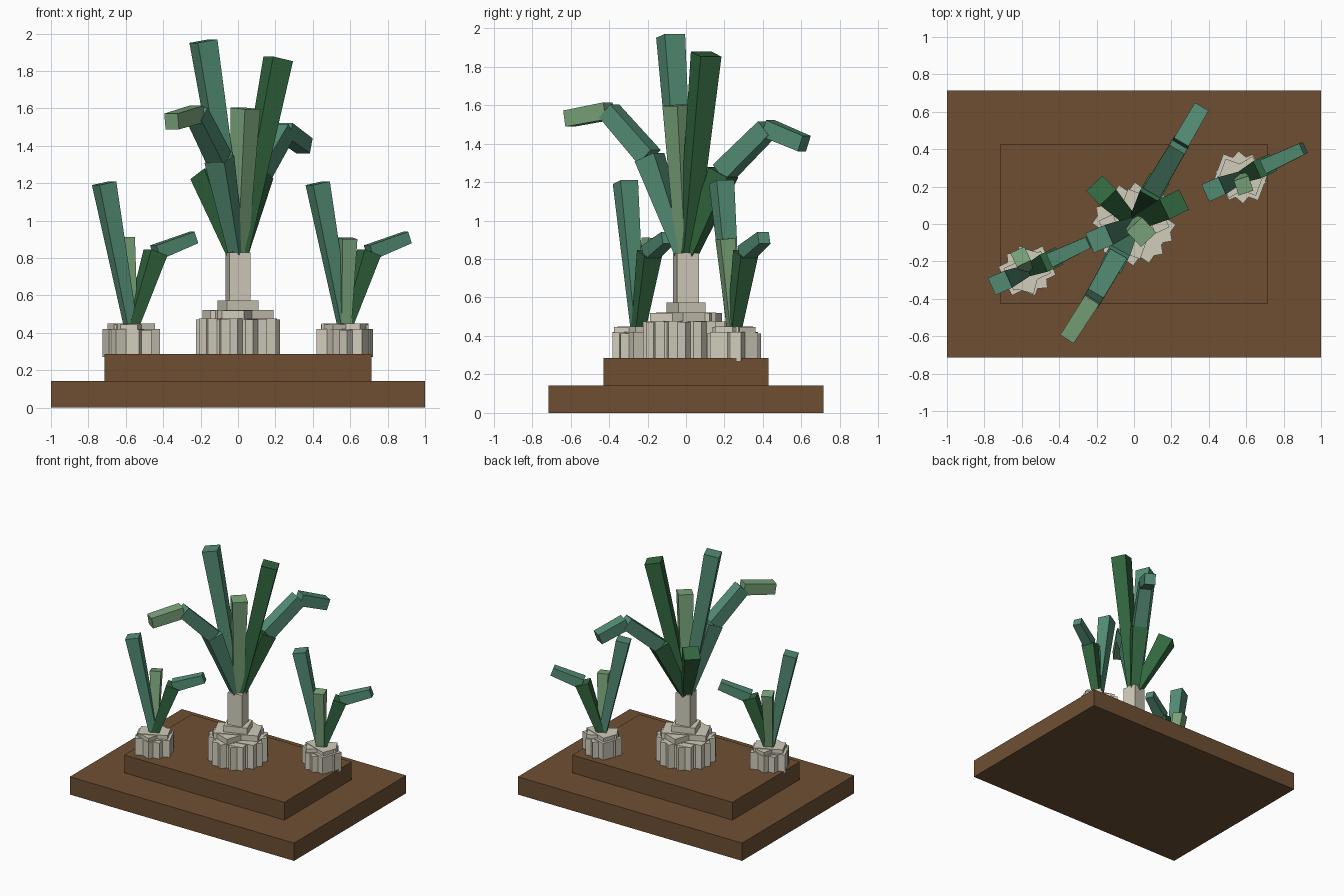
import bpy, bmesh
from math import radians
from mathutils import Vector, Matrix

cube = bpy.data.objects.get("Cube")
if cube:
    bpy.data.objects.remove(cube, do_unlink=True)


def material(name, rgb):
    m = bpy.data.materials.new(name)
    m.use_nodes = True
    col = [(c / 255) ** 2.2 for c in rgb] + [1]
    m.diffuse_color = col
    m.node_tree.nodes["Principled BSDF"].inputs["Base Color"].default_value = col
    return m


BROWN = material("earth brown", (110, 80, 54))
CREAM = material("pale stone", (208, 203, 186))
TEAL = material("blue green", (84, 140, 116))
DARK = material("deep green", (53, 102, 65))
LIGHT = material("light green", (122, 164, 122))


def finish(name, bm, mat):
    bmesh.ops.recalc_face_normals(bm, faces=bm.faces)
    mesh = bpy.data.meshes.new(name)
    bm.to_mesh(mesh)
    bm.free()
    mesh.materials.append(mat)
    ob = bpy.data.objects.new(name, mesh)
    bpy.context.collection.objects.link(ob)


def block(name, centre, size, z0, z1, mat, turn=0):
    """Upright box between two heights, turned about its own axis."""
    bm = bmesh.new()
    m = (Matrix.Translation((*centre, (z0 + z1) / 2))
         @ Matrix.Rotation(radians(turn), 4, "Z")
         @ Matrix.Diagonal((*size, z1 - z0, 1)))
    bmesh.ops.create_cube(bm, size=1, matrix=m)
    finish(name, bm, mat)


def leaf(name, start, end, w0, w1, mat):
    """Square bar that widens or narrows from start to end."""
    a, b = Vector(start), Vector(end)
    axis = (b - a).normalized()
    side = axis.cross(Vector((0, 0, 1))).normalized()
    up = side.cross(axis)
    bm = bmesh.new()
    rings = []
    for p, w in ((a, w0), (b, w1)):
        rings.append([bm.verts.new(p + (side * i + up * j) * w / 2)
                      for i, j in ((-1, -1), (1, -1), (1, 1), (-1, 1))])
    for ring in rings:
        bm.faces.new(ring)
    for k in range(4):
        n = (k + 1) % 4
        bm.faces.new((rings[0][k], rings[0][n], rings[1][n], rings[1][k]))
    finish(name, bm, mat)


# Stepped base
block("lower_step", (0, 0), (2, 1.428), 0, 0.143, BROWN)
block("upper_step", (0, 0), (1.428, 0.857), 0.143, 0.286, BROWN)

# Central stone pedestal
for i, turn in enumerate((10, 55, 100, 145)):
    block(f"pedestal_block_{i}", (0, 0), (0.37, 0.25), 0.28, 0.478 - i * 0.002, CREAM, turn)
for i, turn in enumerate((25, 70)):
    block(f"pedestal_slab_{i}", (0, 0), (0.33, 0.19), 0.47, 0.523 - i * 0.004, CREAM, turn)
block("pedestal_cap", (0, 0), (0.18, 0.15), 0.52, 0.573, CREAM, 20)
block("pedestal_neck", (0, 0), (0.115, 0.115), 0.57, 0.83, CREAM, 10)

# Central straight leaves
root = (0, 0, 0.78)
leaf("tall_leaf", root, (-0.185, -0.08, 1.96), 0.07, 0.115, TEAL)
leaf("tall_dark_leaf", root, (0.215, 0.105, 1.865), 0.07, 0.12, DARK)
leaf("middle_leaf", root, (0.04, -0.043, 1.6), 0.07, 0.113, LIGHT)
leaf("short_back_leaf", root, (-0.175, 0.18, 1.25), 0.06, 0.12, DARK)

# Central arching leaves, each in three pieces
arches = {
    "front_arch": (((-0.1, -0.19, 1.33), (-0.22, -0.4, 1.57), (-0.355, -0.61, 1.53)),
                   (TEAL, TEAL, LIGHT)),
    "back_arch": (((0.11, 0.195, 1.25), (0.245, 0.425, 1.48), (0.355, 0.615, 1.4)),
                  (DARK, TEAL, TEAL)),
}
for name, (points, mats) in arches.items():
    start = root
    for i, (w0, w1) in enumerate(((0.06, 0.12), (0.105, 0.095), (0.09, 0.085))):
        leaf(f"{name}_{i}", start, points[i], w0, w1, mats[i])
        start = points[i]

# Two small potted plants
for name, x, y, turn, tip in (("right_plant", -0.571, -0.25, 25, (-0.035, 0.075)),
                              ("left_plant", 0.571, 0.25, -20, (0.015, -0.045))):
    c = Vector((x, y, 0))
    for i, (size, extra) in enumerate((((0.26, 0.17), 0), ((0.22, 0.17), 45), ((0.2, 0.2), 70))):
        block(f"{name}_pot_{i}", (x, y), size, 0.27, 0.42 - i * 0.003, CREAM, turn + extra)
    for i in range(2):
        block(f"{name}_rim_{i}", (x, y), (0.22, 0.13), 0.41, 0.45 - i * 0.004, CREAM, turn + 50 * i)
    foot = c + Vector((0, 0, 0.42))
    bend = c + Vector((0.13, 0.06, 0.83))
    leaf(f"{name}_tall_leaf", foot, c + Vector((-0.145, -0.065, 1.2)), 0.055, 0.1, TEAL)
    leaf(f"{name}_short_leaf", foot, c + Vector((*tip, 0.905)), 0.055, 0.083, LIGHT)
    leaf(f"{name}_bent_leaf", foot, bend, 0.055, 0.1, DARK)
    leaf(f"{name}_bent_tip", bend, c + Vector((0.335, 0.155, 0.91)), 0.08, 0.065, TEAL)
